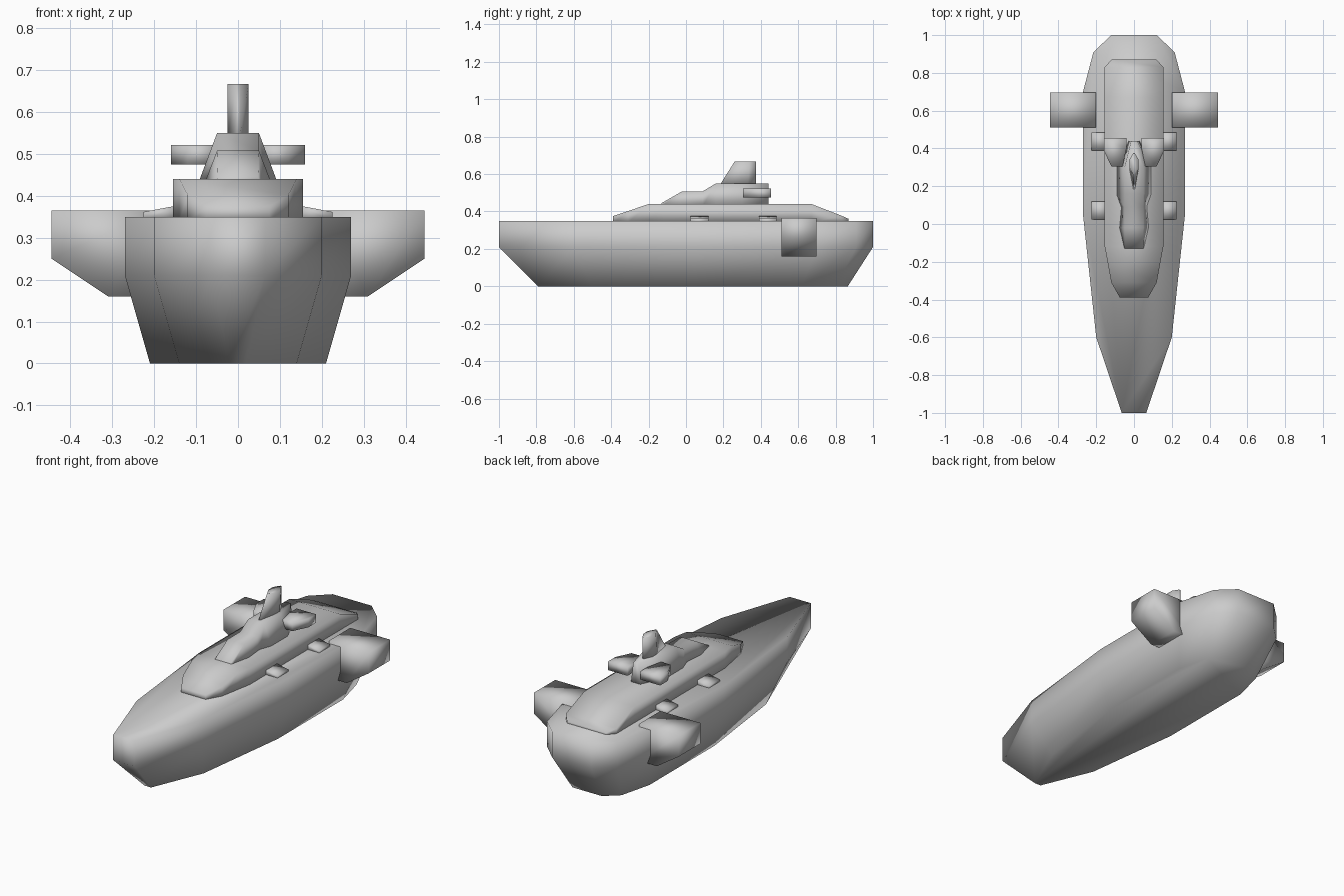
import bpy, bmesh

if "Cube" in bpy.data.objects:
    bpy.data.objects.remove(bpy.data.objects["Cube"])


def loft(name, rings):
    """Skin a closed solid through rings of equal point count."""
    bm = bmesh.new()
    vs = [[bm.verts.new(p) for p in r] for r in rings]
    n = len(vs[0])
    for a, b in zip(vs, vs[1:]):
        for i in range(n):
            j = (i + 1) % n
            bm.faces.new((a[i], a[j], b[j], b[i]))
    bm.faces.new(vs[0][::-1])
    bm.faces.new(vs[-1])
    bmesh.ops.recalc_face_normals(bm, faces=bm.faces[:])
    me = bpy.data.meshes.new(name)
    bm.to_mesh(me)
    bm.free()
    for p in me.polygons:
        p.use_smooth = True
    ob = bpy.data.objects.new(name, me)
    bpy.context.collection.objects.link(ob)
    return ob


def mirror_x(ob):
    ob.modifiers.new("mirror", 'MIRROR').use_axis[0] = True


def outline(half, z):
    """Symmetric plan outline from (half width, y) pairs."""
    return ([(x, y, z) for x, y in half] +
            [(-x, y, z) for x, y in reversed(half)])


def stations(name, rows, z0):
    """Box sections along y: (y, bottom half, top half, top z)."""
    loft(name, [[(-b, y, z0), (b, y, z0), (t, y, z), (-t, y, z)]
                for y, b, t, z in rows])


# Hull: upright topsides, flared bottom
deck = [(.065, -1), (.2, -.6), (.27, .05), (.27, .7), (.215, .91), (.12, 1)]
keel = [(.02, -.79), (.14, -.5), (.21, .05), (.21, .62), (.165, .8), (.09, .865)]
loft("hull", [outline(keel, 0), outline(deck, .21), outline(deck, .35)])

# Main deckhouse
stations("deckhouse", [(-.39, .075, .075, .375), (-.31, .12, .12, .402),
                       (-.2, .14, .14, .44), (-.12, .155, .155, .44),
                       (.67, .155, .155, .44), (.83, .155, .155, .378),
                       (.87, .12, .12, .36)], .34)

# Stepped bridge
stations("bridge", [(-.13, .055, .048, .445), (-.02, .08, .05, .508),
                    (.09, .07, .05, .508), (.16, .095, .05, .55),
                    (.3, .095, .05, .55), (.44, .03, .015, .55)], .43)

# Swept funnel fin
loft("funnel", [
    outline([(.004, .18), (.025, .29), (.025, .33), (.004, .375)], .54),
    outline([(.004, .26), (.025, .3), (.025, .34), (.004, .375)], .667)])

# Bridge wings
wing = [(.04, .455), (.16, .455), (.16, .39), (.12, .305), (.06, .305), (.04, .4)]
mirror_x(loft("bridge_wing", [[(x, y, z) for x, y in wing] for z in (.475, .522)]))

# Side lockers along the deckhouse
locker = [(.14, .34), (.225, .34), (.225, .362), (.14, .378)]
for i, y in enumerate((.025, .39)):
    mirror_x(loft(f"side_locker_{i + 1}",
                  [[(x, yy, z) for x, z in locker] for yy in (y, y + .095)]))

# Large side sponsons
sponson = [(.2, .365), (.445, .365), (.445, .25), (.31, .16), (.2, .16)]
mirror_x(loft("sponson", [[(x, y, z) for x, z in sponson] for y in (.51, .697)]))
